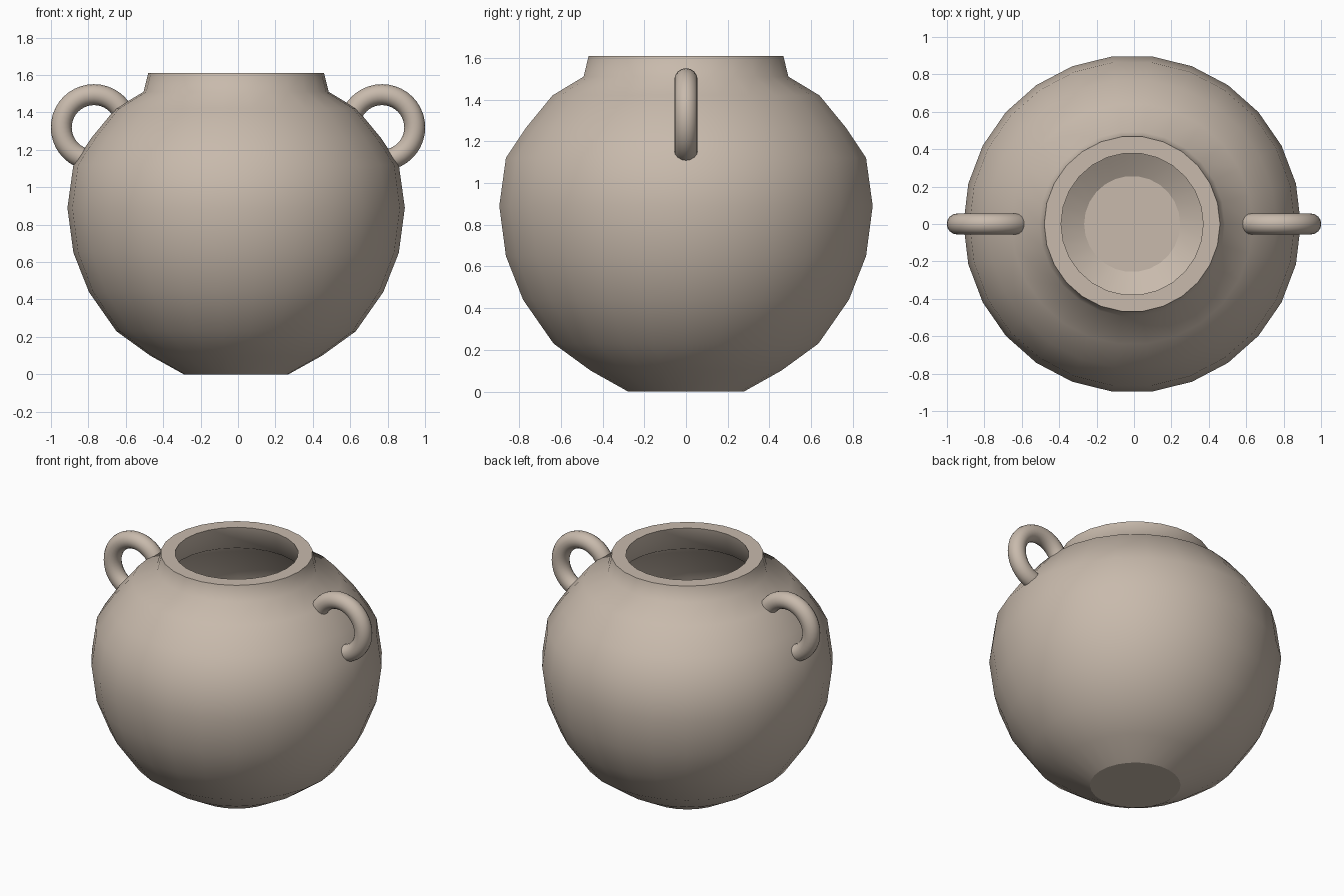
import bpy, bmesh, math
from mathutils import Vector

if "Cube" in bpy.data.objects:
    bpy.data.objects.remove(bpy.data.objects["Cube"])

clay = bpy.data.materials.new("beige_clay")
clay.diffuse_color = (0.578, 0.491, 0.413, 1)
clay.use_nodes = True
clay.node_tree.nodes["Principled BSDF"].inputs["Base Color"].default_value = clay.diffuse_color


def finish(name, bm):
    bmesh.ops.recalc_face_normals(bm, faces=bm.faces)
    mesh = bpy.data.meshes.new(name)
    bm.to_mesh(mesh)
    bm.free()
    mesh.materials.append(clay)
    obj = bpy.data.objects.new(name, mesh)
    bpy.context.collection.objects.link(obj)
    return obj


def bridge(bm, a, b):
    n = len(a)
    return [bm.faces.new((a[i], a[(i + 1) % n], b[(i + 1) % n], b[i])) for i in range(n)]


# Jar: outer profile (radius, height), inner wall is the same profile offset inward
SIDES, WALL, CX = 26, 0.09, -0.01
outer = [(0.28, 0), (0.46, 0.10), (0.64, 0.23), (0.787, 0.44), (0.87, 0.65), (0.902, 0.89),
         (0.87, 1.12), (0.773, 1.265), (0.645, 1.42), (0.495, 1.51), (0.47, 1.61)]
pts = [Vector((0, 0))] + [Vector(p) for p in outer]
inner = []
for i in range(1, len(pts)):
    d1 = (pts[i] - pts[i - 1]).normalized()
    n1 = Vector((-d1.y, d1.x))
    if i + 1 < len(pts):
        d2 = (pts[i + 1] - pts[i]).normalized()
        n2 = Vector((-d2.y, d2.x))
        p = pts[i] + (n1 + n2) / (1 + n1.dot(n2)) * WALL
    else:
        p = Vector((pts[i].x - WALL, pts[i].y))
    inner.append((p.x, p.y))

bm = bmesh.new()
rings = []
for r, z in outer + inner[::-1]:
    rings.append([bm.verts.new((CX + r * math.cos(math.tau * k / SIDES),
                                r * math.sin(math.tau * k / SIDES), z)) for k in range(SIDES)])
flat = [bm.faces.new(rings[0]), bm.faces.new(rings[-1])]
for i in range(len(rings) - 1):
    faces = bridge(bm, rings[i], rings[i + 1])
    if i == len(outer) - 1:
        flat += faces
for f in bm.faces:
    f.smooth = True
# crisp edges around base, floor and rim
for f in flat:
    f.smooth = False
    for e in f.edges:
        e.smooth = False
finish("jar_body", bm)


# Handles: arcs of a ring whose ends sink into the wall
def handle(name, side):
    bm = bmesh.new()
    steps, seg, major, tube = 28, 16, 0.175, 0.056
    loops = []
    for i in range(steps + 1):
        a = math.radians(-90 + 252 * i / steps)
        loop = []
        for k in range(seg):
            t = math.tau * k / seg
            r = major + tube * math.cos(t)
            loop.append(bm.verts.new((side * (0.77 + r * math.cos(a)),
                                      tube * math.sin(t), 1.32 + r * math.sin(a))))
        loops.append(loop)
    for a, b in zip(loops, loops[1:]):
        for f in bridge(bm, a, b):
            f.smooth = True
    for end in (loops[0], loops[-1]):
        for e in bm.faces.new(end).edges:
            e.smooth = False
    finish(name, bm)


handle("right_handle", 1)
handle("left_handle", -1)
